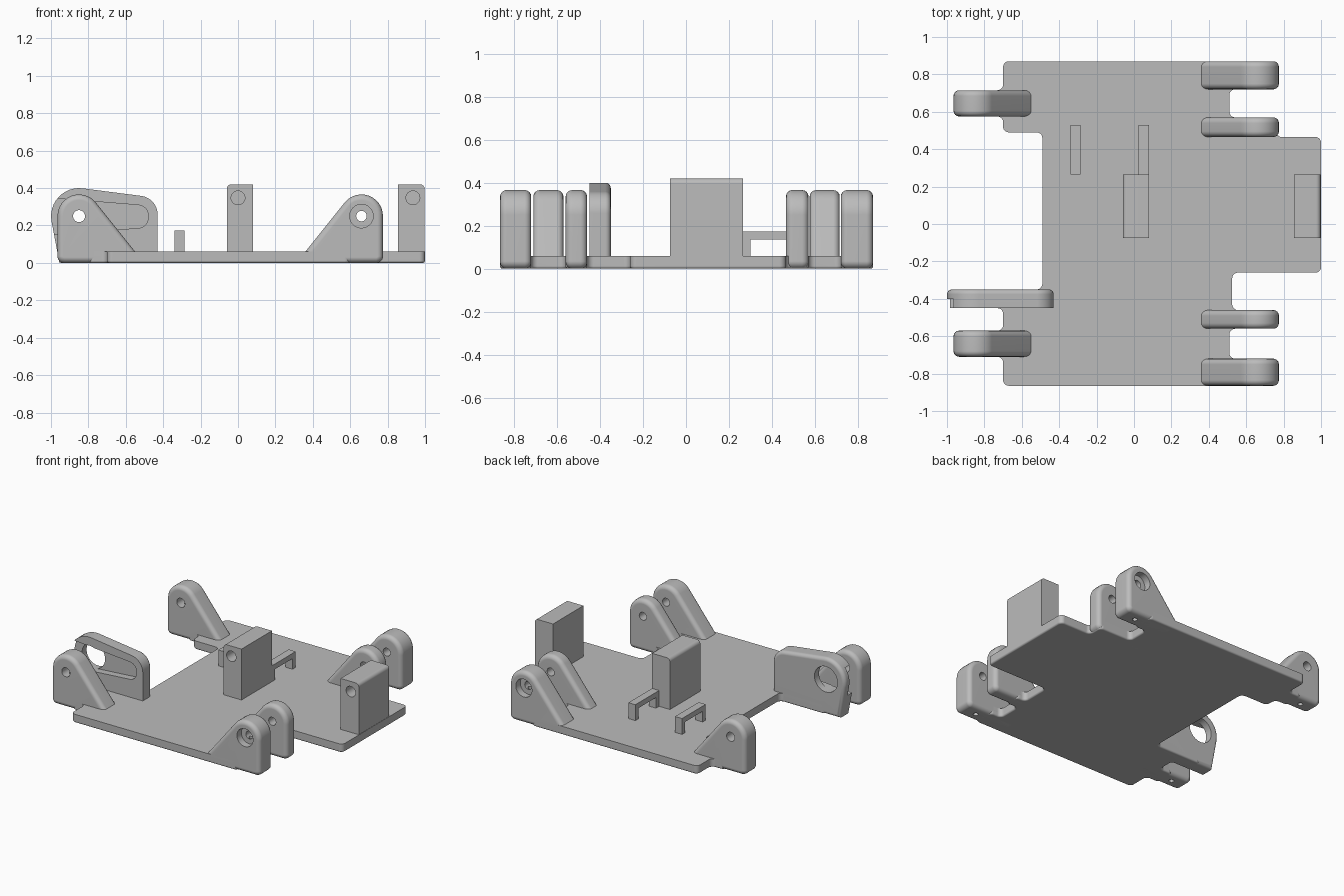
import bpy, bmesh, math
from mathutils import Vector

cube = bpy.data.objects.get("Cube")
if cube:
    bpy.data.objects.remove(cube, do_unlink=True)

grey = bpy.data.materials.new("plain grey")
grey.use_nodes = True
grey.diffuse_color = (0.5, 0.5, 0.5, 1)
grey.node_tree.nodes["Principled BSDF"].inputs["Base Color"].default_value = grey.diffuse_color


def rounded(points, steps=8):
    """Turn (a, b, radius) corners into a filleted outline."""
    out = []
    for i, (a, b, r) in enumerate(points):
        p = Vector((a, b))
        if not r:
            out.append(p)
            continue
        u = (Vector(points[i - 1][:2]) - p).normalized()
        v = (Vector(points[(i + 1) % len(points)][:2]) - p).normalized()
        half = u.angle(v) / 2
        centre = p + (u + v).normalized() * r / math.sin(half)
        reach = r / math.tan(half)
        start, end = p + u * reach - centre, p + v * reach - centre
        sweep = math.pi - 2 * half
        side = math.copysign(1, start.x * end.y - start.y * end.x)
        for k in range(steps + 1):
            t = side * sweep * k / steps
            c, s = math.cos(t), math.sin(t)
            out.append(centre + Vector((start.x * c - start.y * s, start.x * s + start.y * c)))
    return out


def prism(name, outline, axis, lo, hi, bevel=0, caps=()):
    """Extrude an outline along y or z, rounding the rims of chosen end caps."""
    def place(p, h):
        return (p.x, h, p.y) if axis == "y" else (p.x, p.y, h)
    bm = bmesh.new()
    rims = {h: [bm.verts.new(place(p, h)) for p in outline] for h in (lo, hi)}
    faces = {h: bm.faces.new(ring) for h, ring in rims.items()}
    n = len(outline)
    for i in range(n):
        j = (i + 1) % n
        bm.faces.new((rims[lo][i], rims[lo][j], rims[hi][j], rims[hi][i]))
    bmesh.ops.recalc_face_normals(bm, faces=bm.faces)
    if bevel:
        edges = [e for h in caps for e in faces[h].edges]
        bmesh.ops.bevel(bm, geom=edges, offset=bevel, segments=4, profile=0.5, affect="EDGES")
    mesh = bpy.data.meshes.new(name)
    bm.to_mesh(mesh)
    bm.free()
    mesh.materials.append(grey)
    obj = bpy.data.objects.new(name, mesh)
    bpy.context.collection.objects.link(obj)
    return obj


def disc(x, b, r, sides=32):
    return [Vector((x + r * math.cos(2 * math.pi * i / sides),
                    b + r * math.sin(2 * math.pi * i / sides))) for i in range(sides)]


def activate(obj):
    bpy.ops.object.select_all(action="DESELECT")
    obj.select_set(True)
    bpy.context.view_layer.objects.active = obj


def cut(obj, *cutter_args):
    cutter = prism("cutter", *cutter_args)
    cutter.hide_render = True
    mod = obj.modifiers.new("cut", "BOOLEAN")
    mod.operation, mod.solver, mod.object = "DIFFERENCE", "EXACT", cutter
    activate(obj)
    bpy.ops.object.modifier_apply(modifier=mod.name)
    bpy.data.objects.remove(cutter, do_unlink=True)


def finish(obj):
    activate(obj)
    bpy.ops.object.shade_smooth_by_angle(angle=math.radians(30))
    mod = obj.modifiers.new("clean normals", "WEIGHTED_NORMAL")
    mod.keep_sharp = True


# Base plate with notches and stubs under the lugs
R = 0.03
right_edge = [(0.6, -0.865), (0.6, -0.72), (0.51, -0.72), (0.51, -0.56), (0.6, -0.56),
              (0.6, -0.46), (0.525, -0.46), (0.525, -0.26), (1, -0.26), (1, 0.465),
              (0.76, 0.465), (0.76, 0.57), (0.51, 0.57), (0.51, 0.72), (0.6, 0.72), (0.6, 0.87)]
left_edge = [(-0.7, 0.87), (-0.7, 0.715), (-0.8, 0.715), (-0.8, 0.575), (-0.7, 0.575),
             (-0.7, 0.49), (-0.49, 0.49), (-0.49, -0.35), (-0.85, -0.35), (-0.85, -0.45),
             (-0.7, -0.45), (-0.7, -0.57), (-0.8, -0.57), (-0.8, -0.71), (-0.7, -0.71), (-0.7, -0.865)]
outline = rounded([(x, y, R) for x, y in right_edge + left_edge], 5)
finish(prism("base_plate", outline, "z", 0, 0.06, 0.012, (0,)))

# Hinge lugs: teardrop profile, cross hole, optional counterbore and bottom hole
lug_profile = [(0.775, 0, 0.035), (0.775, 0.579, 0.115), (0.34, 0.035, 0), (0.4, 0, 0)]


def lug(name, side, y0, y1, bore=0, bottom_hole=True):
    to_x = (lambda x: x) if side > 0 else (lambda x: -x - 0.19)
    profile = rounded([(to_x(x), z, r) for x, z, r in lug_profile], 12)
    obj = prism(name, profile, "y", y0, y1, 0.03, (y0, y1))
    cx, cz = to_x(0.66), 0.25
    cut(obj, disc(cx, cz, 0.028 if side > 0 else 0.032), "y", y0 - 0.1, y1 + 0.1)
    if bore:
        face = y1 if bore > 0 else y0
        cut(obj, disc(cx, cz, 0.063), "y", face - 0.05, face + 0.05)
    if bottom_hole:
        cut(obj, disc(cx, (y0 + y1) / 2, 0.017, 16), "z", -0.05, cz)
    finish(obj)


lug("back_outer_lug", 1, 0.72, 0.87, bore=1)
lug("back_inner_lug", 1, 0.465, 0.57, bottom_hole=False)
lug("front_inner_lug", 1, -0.56, -0.46, bottom_hole=False)
lug("front_outer_lug", 1, -0.865, -0.72, bore=-1)
lug("back_single_lug", -1, 0.575, 0.715)
lug("front_single_lug", -1, -0.71, -0.57)

# Lever bracket with a tapered pocket in front and a round opening
arm = prism("lever_bracket",
            rounded([(-0.955, 0, 0), (-1.035, 0.425, 0.15), (-0.43, 0.347, 0.1), (-0.43, 0, 0)], 12),
            "y", -0.45, -0.35, 0.025, (-0.35,))
cut(arm, rounded([(-1.1, 0.355, 0), (-0.48, 0.305, 0.055), (-0.48, 0.19, 0.055), (-1.1, 0.145, 0)]),
    "y", -0.5, -0.4)
cut(arm, disc(-0.85, 0.25, 0.09, 40), "y", -0.5, -0.3)
finish(arm)

# Upright blocks, each with a blind hole in front and one rounded top edge
for name, x0, x1, r_left, r_right, hole_x in (
        ("middle_block", -0.06, 0.08, 0.025, 0, 0), ("side_block", 0.855, 0.998, 0, 0.025, 0.935)):
    block = prism(name, rounded([(x0, 0.04, 0), (x0, 0.42, r_left), (x1, 0.42, r_right), (x1, 0.04, 0)]),
                  "y", -0.075, 0.265)
    cut(block, disc(hole_x, 0.348, 0.037), "y", -0.2, 0.12)
    finish(block)

# Cable arches: a box with the space beneath it removed
for name, x0, x1 in (("side_arch", -0.34, -0.285), ("middle_arch", 0.025, 0.08)):
    arch = prism(name, rounded([(x0, 0.04, 0), (x0, 0.172, 0), (x1, 0.172, 0), (x1, 0.04, 0)]),
                 "y", 0.265, 0.53)
    gap = rounded([(x0 - 0.1, 0, 0), (x0 - 0.1, 0.135, 0), (x1 + 0.1, 0.135, 0), (x1 + 0.1, 0, 0)])
    cut(arch, gap, "y", 0.3, 0.495)
    finish(arch)
